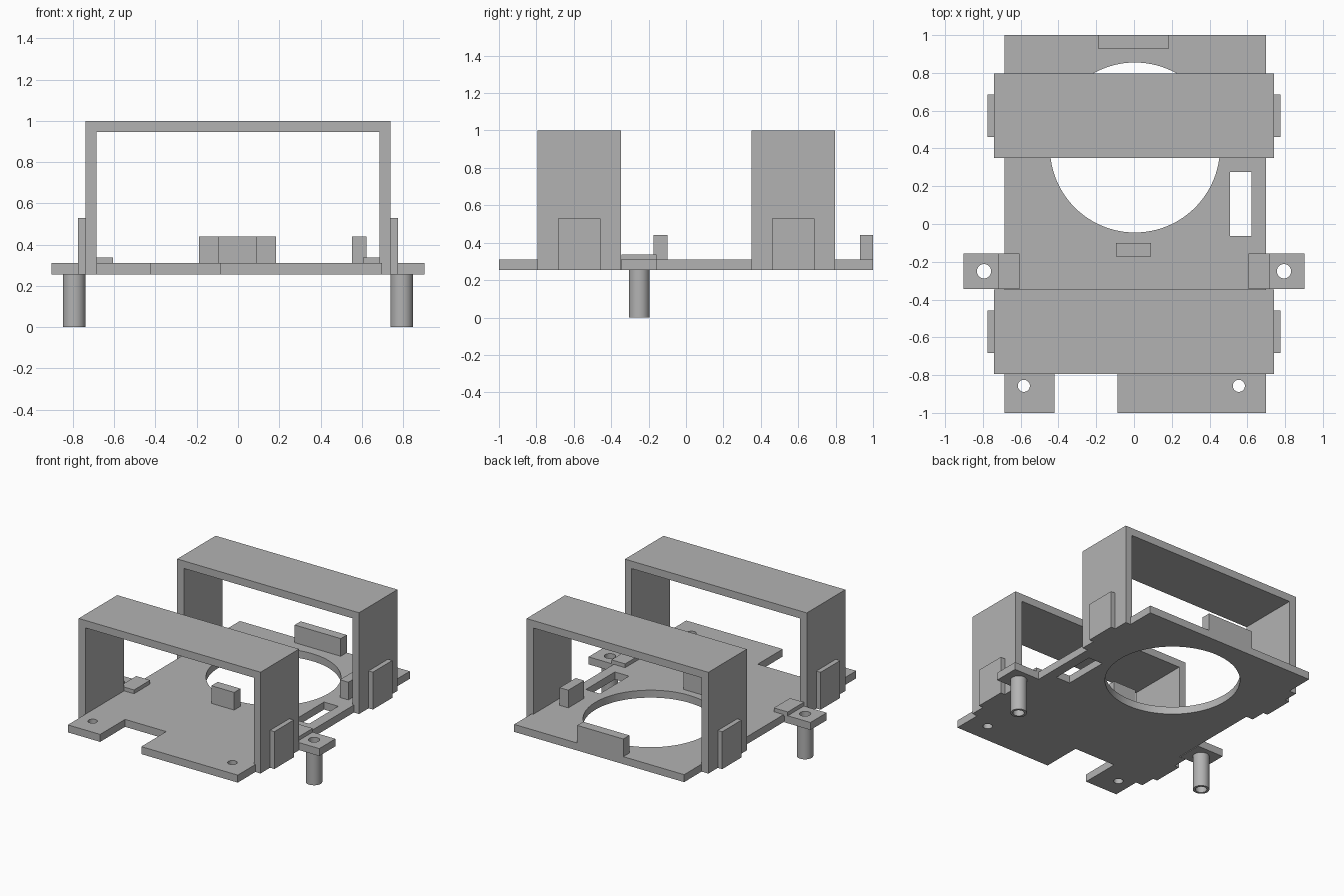
import bpy, bmesh
from mathutils import Matrix, Vector

if "Cube" in bpy.data.objects:
    bpy.data.objects.remove(bpy.data.objects["Cube"], do_unlink=True)

grey = bpy.data.materials.new("plain grey")
grey.use_nodes = True
grey.diffuse_color = (0.45, 0.45, 0.45, 1)
grey.node_tree.nodes["Principled BSDF"].inputs["Base Color"].default_value = grey.diffuse_color

BOTTOM, TOP = 0.255, 0.31   # base plate underside and upper side


def finish(name, bm):
    bmesh.ops.recalc_face_normals(bm, faces=bm.faces)
    mesh = bpy.data.meshes.new(name)
    bm.to_mesh(mesh)
    bm.free()
    mesh.materials.append(grey)
    obj = bpy.data.objects.new(name, mesh)
    bpy.context.collection.objects.link(obj)
    return obj


def box(name, x, y, z):
    bm = bmesh.new()
    lo, hi = (Vector(c) for c in zip(x, y, z))
    size = hi - lo
    bmesh.ops.create_cube(bm, size=1, matrix=Matrix.Translation((lo + hi) / 2) @ Matrix.Diagonal((*size, 1)))
    return finish(name, bm)


def cylinder(name, x, y, radius, z, sides=32):
    bm = bmesh.new()
    bmesh.ops.create_cone(bm, cap_ends=True, segments=sides, radius1=radius, radius2=radius,
                          depth=z[1] - z[0], matrix=Matrix.Translation((x, y, sum(z) / 2)))
    return finish(name, bm)


def cut(obj, *cutters):
    for cutter in cutters:
        cutter.hide_render = True
        mod = obj.modifiers.new("cut", 'BOOLEAN')
        mod.operation, mod.solver, mod.object = 'DIFFERENCE', 'EXACT', cutter
        bpy.context.view_layer.objects.active = obj
        bpy.ops.object.modifier_apply(modifier=mod.name)
        bpy.data.objects.remove(cutter, do_unlink=True)


def smooth(obj):
    bpy.ops.object.select_all(action='DESELECT')
    obj.select_set(True)
    bpy.context.view_layer.objects.active = obj
    bpy.ops.object.shade_smooth_by_angle()


def arch(name, y0, y1):
    # U-shaped outline extruded along y
    w, t = 0.74, 0.055
    half = [(w, BOTTOM), (w, 1), (w - t, 1 - t), (w - t, BOTTOM)]
    outline = half[:2] + [(-x, z) for x, z in reversed(half[:2])]
    outline += [(-x, z) for x, z in reversed(half[2:])] + half[2:]
    bm = bmesh.new()
    face = bm.faces.new([bm.verts.new((x, y0, z)) for x, z in outline])
    ext = bmesh.ops.extrude_face_region(bm, geom=[face])
    bmesh.ops.translate(bm, vec=(0, y1 - y0, 0),
                        verts=[v for v in ext["geom"] if isinstance(v, bmesh.types.BMVert)])
    return finish(name, bm)


# Base plate with opening, slot, notch and screw holes
through = (0.1, 0.6)
plate = box("base_plate", (-0.685, 0.698), (-1, 1), (BOTTOM, TOP))
cut(plate,
    cylinder("opening_cutter", 0.005, 0.405, 0.45, through, 96),
    box("slot_cutter", (0.508, 0.623), (-0.063, 0.275), through),
    box("notch_cutter", (-0.422, -0.087), (-1.2, -0.71), through),
    cylinder("screw_cutter", -0.583, -0.857, 0.032, through),
    cylinder("screw_cutter", 0.555, -0.857, 0.032, through))
smooth(plate)

# Two arches, each with a pad on either side
for label, y0, y1 in (("front", -0.795, -0.347), ("back", 0.35, 0.797)):
    arch(label + "_arch", y0, y1)
    mid = (y0 + y1) / 2
    for side, s in (("left", 1), ("right", -1)):
        box(f"{label}_{side}_pad", sorted((s * 0.738, s * 0.775)),
            (mid - 0.113, mid + 0.113), (BOTTOM, 0.53))

# Mounting ears with raised steps and hollow posts
for side, s in (("left", 1), ("right", -1)):
    ear_y = (-0.345, -0.157)
    ear = box(side + "_ear", sorted((s * 0.69, s * 0.903)), ear_y, (BOTTOM, TOP))
    cut(ear, cylinder("ear_cutter", s * 0.794, -0.25, 0.038, through))
    smooth(ear)
    box(side + "_ear_step", sorted((s * 0.605, s * 0.718)), ear_y, (TOP - 0.01, 0.338))
    post = cylinder(side + "_post", s * 0.794, -0.25, 0.055, (0, BOTTOM))
    cut(post, cylinder("post_cutter", s * 0.794, -0.25, 0.038, (-0.1, 0.4)))
    smooth(post)

# Upright locating blocks
block_z = (TOP - 0.01, 0.44)
box("back_block", (-0.19, 0.185), (0.93, 1), block_z)
box("middle_block", (-0.095, 0.09), (-0.173, -0.1), block_z)
box("side_block", (0.552, 0.622), (0.395, 0.58), block_z)
